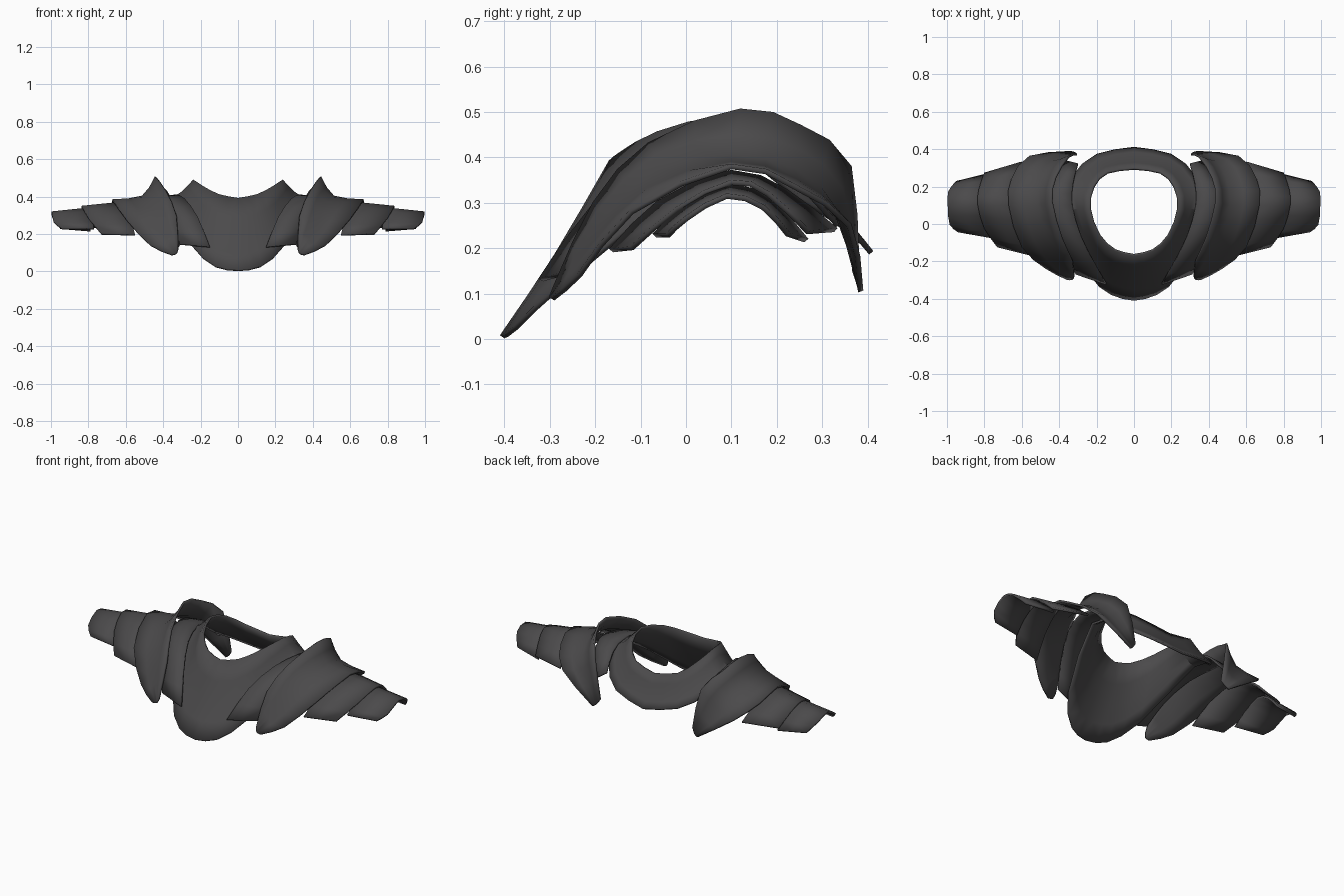
import bpy, bmesh
from mathutils import Vector

if "Cube" in bpy.data.objects:
    bpy.data.objects.remove(bpy.data.objects["Cube"])

steel = bpy.data.materials.new("dark_steel")
steel.diffuse_color = (0.07, 0.068, 0.07, 1)
steel.use_nodes = True
steel.node_tree.nodes["Principled BSDF"].inputs["Base Color"].default_value = steel.diffuse_color


def curve(pts, n):
    """Catmull-Rom samples through pts, n steps per span."""
    pts = [Vector(p) for p in pts]
    ext = [2 * pts[0] - pts[1]] + pts + [2 * pts[-1] - pts[-2]]
    out = []
    for i in range(1, len(ext) - 2):
        a, b, c, d = ext[i - 1:i + 3]
        for k in range(n):
            t = k / n
            out.append(0.5 * (2 * b + (c - a) * t + (2 * a - 5 * b + 4 * c - d) * t * t
                              + (3 * b - a - 3 * c + d) * t ** 3))
    out.append(pts[-1])
    return out


def plate(name, rows, across=2, thick=0.012):
    """Loft a curved plate through front-to-back rows, mirrored left/right."""
    lines = [curve(r, 2) for r in rows]
    cols = [curve(c, across) for c in zip(*lines)]
    bm = bmesh.new()
    grid = [[bm.verts.new(p) for p in c] for c in cols]
    for a, b in zip(grid, grid[1:]):
        for j in range(len(a) - 1):
            bm.faces.new((a[j], a[j + 1], b[j + 1], b[j]))
    bmesh.ops.recalc_face_normals(bm, faces=bm.faces)
    me = bpy.data.meshes.new(name)
    bm.to_mesh(me)
    bm.free()
    me.materials.append(steel)
    ob = bpy.data.objects.new(name, me)
    bpy.context.collection.objects.link(ob)
    mir = ob.modifiers.new("mirror", 'MIRROR')
    mir.merge_threshold = 0.002
    sol = ob.modifiers.new("thickness", 'SOLIDIFY')
    sol.thickness = thick
    sol.offset = 0
    bpy.context.view_layer.objects.active = ob
    ob.select_set(True)
    bpy.ops.object.shade_smooth_by_angle(angle=0.7)
    ob.select_set(False)
    return ob


# Neck collar: raised rim flowing out to the chest and back edge
rim = [(0, -.165, .39), (.1, -.14, .41), (.185, -.06, .455), (.235, .08, .487),
       (.215, .2, .45), (.14, .275, .39), (0, .295, .36)]
hem = [(0, -.405, .005), (.12, -.375, .025), (.25, -.25, .14), (.36, .08, .385),
       (.33, .25, .31), (.2, .37, .23), (0, .408, .19)]
mid = [(Vector(a) + Vector(b)) / 2 - Vector((0, 0, .014)) for a, b in zip(rim, hem)]
plate("neck_collar", [rim, mid, hem])

# Narrow plate bridging collar and shoulder
plate("inner_shoulder_plate", [
    [(.15, -.32, .13), (.215, -.205, .29), (.285, -.06, .385), (.33, .1, .405),
     (.325, .22, .375), (.3, .32, .29)],
    [(.31, -.265, .145), (.36, -.18, .27), (.42, -.05, .37), (.46, .1, .395),
     (.44, .22, .365), (.36, .335, .25)]])

# Main shoulder plate with the upturned guard along its inner edge
plate("main_shoulder_plate", [
    [(.32, -.285, .12), (.33, -.2, .3), (.385, -.08, .43), (.44, .12, .505),
     (.42, .25, .47), (.35, .36, .38), (.305, .372, .15)],
    [(.33, -.295, .095), (.42, -.19, .25), (.47, -.06, .37), (.51, .1, .4),
     (.49, .24, .37), (.44, .33, .285), (.325, .382, .12)],
    [(.355, -.295, .088), (.47, -.235, .14), (.6, -.12, .28), (.67, .1, .38),
     (.655, .24, .335), (.56, .36, .25), (.345, .385, .105)]])

# Two overlapping plates down the arm
plate("upper_arm_plate", [
    [(.55, -.165, .195), (.58, -.06, .3), (.62, .1, .367), (.62, .22, .325), (.6, .33, .24)],
    [(.73, -.12, .2), (.8, -.02, .285), (.835, .1, .345), (.83, .18, .32), (.8, .27, .235)]])
plate("lower_arm_plate", [
    [(.77, -.07, .228), (.78, 0, .29), (.785, .1, .337), (.785, .19, .3), (.79, .265, .217)],
    [(.94, -.04, .228), (.985, 0, .265), (.995, .09, .315), (.993, .17, .29), (.95, .225, .23)]])
